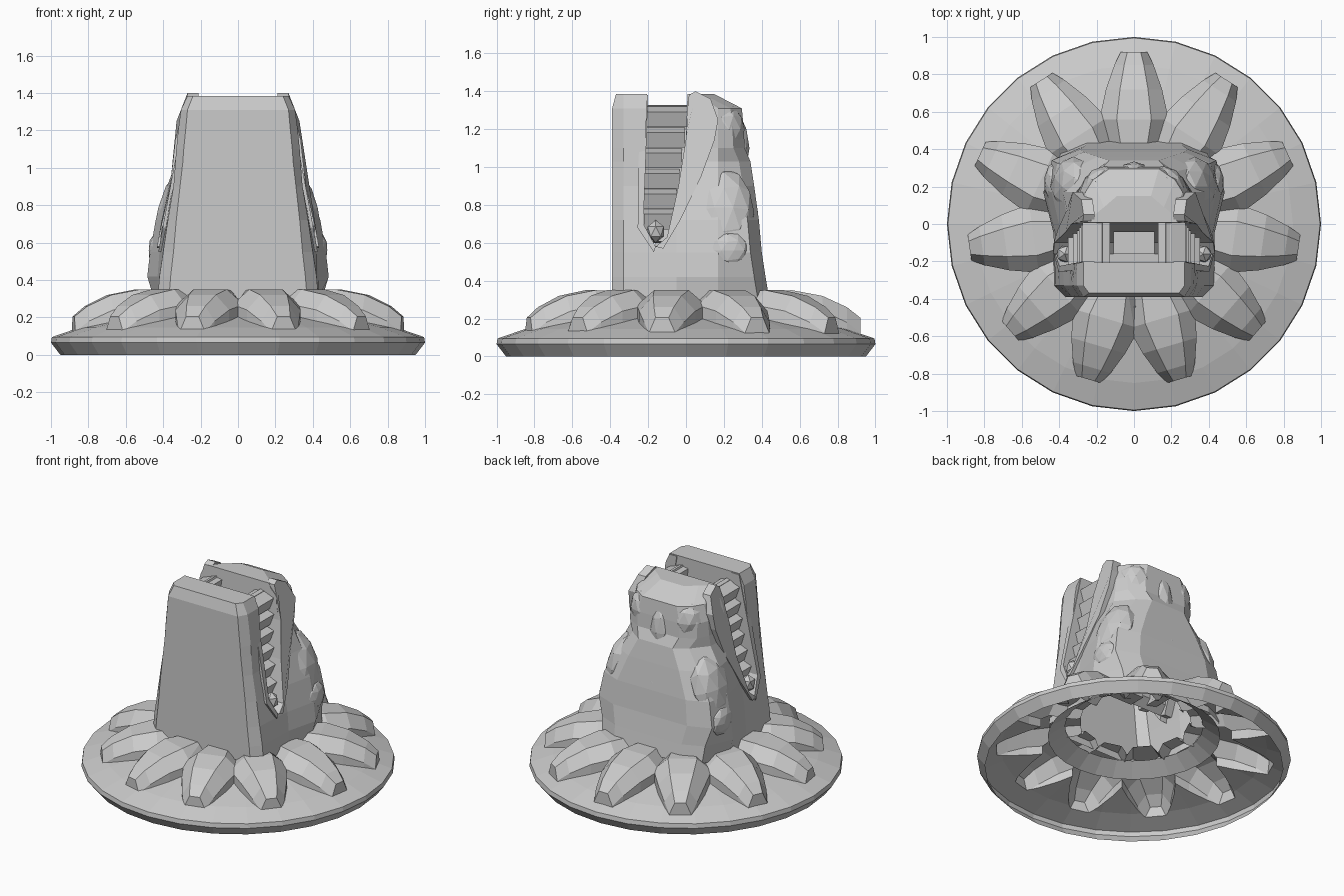
import bpy, bmesh
from math import sin, cos, pi
from mathutils import Vector

if "Cube" in bpy.data.objects:
    bpy.data.objects.remove(bpy.data.objects["Cube"])


def link(name, bm):
    bmesh.ops.recalc_face_normals(bm, faces=bm.faces)
    me = bpy.data.meshes.new(name)
    bm.to_mesh(me)
    bm.free()
    ob = bpy.data.objects.new(name, me)
    bpy.context.collection.objects.link(ob)
    return ob


def loft(name, rings, caps=True):
    bm = bmesh.new()
    rows = [[bm.verts.new(p) for p in ring] for ring in rings]
    n = len(rows[0])
    for a, b in zip(rows, rows[1:]):
        for i in range(n):
            j = (i + 1) % n
            bm.faces.new((a[i], a[j], b[j], b[i]))
    if caps:
        bm.faces.new(rows[0])
        bm.faces.new(rows[-1])
    return link(name, bm)


def boolean(ob, other, op):
    mod = ob.modifiers.new(op, 'BOOLEAN')
    mod.operation, mod.solver, mod.object = op, 'EXACT', other
    bpy.context.view_layer.objects.active = ob
    bpy.ops.object.modifier_apply(modifier=mod.name)
    bpy.data.objects.remove(other)


def open_faces(ob, test):
    bm = bmesh.new()
    bm.from_mesh(ob.data)
    bad = [f for f in bm.faces if all(test(v.co) for v in f.verts)]
    bmesh.ops.delete(bm, geom=bad, context='FACES')
    bm.to_mesh(ob.data)
    bm.free()


def lathe(name, profile, n=28, caps=True):
    return loft(name, [[(r * cos(2 * pi * i / n), r * sin(2 * pi * i / n), z)
                        for i in range(n)] for r, z in profile], caps)


# round base with a ring of eleven petals, merged into one open shell
base = lathe("petal_base", [(.95, 0), (1, .065), (.995, .095), (.85, .145),
                            (.62, .2), (.36, .30)])
PETAL = [(.355, .12, .345), (.56, .185, .35), (.72, .15, .32), (.85, .105, .26), (.92, .07, .205)]
for k in range(11):
    a = pi / 2 + 2 * pi * k / 11
    s = 0.97 + 0.03 * sin(a)
    rings = []
    for r, w, zt in PETAL:
        sec = [(-w, .05), (-w, zt - .08), (-w * .5, zt), (w * .5, zt), (w, zt - .08), (w, .05)]
        rings.append([(r * s * cos(a) - t * sin(a), r * s * sin(a) + t * cos(a), z) for t, z in sec])
    boolean(base, loft("petal", rings), 'UNION')
open_faces(base, lambda c: c.z < .002 or c.xy.length < .37)
open_faces(base, lambda c: c.xy.length < .375)

# flange inside the hollow base
lathe("inner_flange", [(.55, .225), (.44, .30)], caps=False)

# head pointing up: z, front x, front side x, mid x, cheek x, back x, back y
HEAD = [(.30, .37, .43, .43, .45, .36, .44), (.42, .36, .42, .43, .485, .37, .42),
        (.55, .345, .40, .42, .47, .41, .40), (.72, .33, .375, .39, .44, .38, .385),
        (.90, .31, .345, .345, .38, .28, .36), (1.03, .295, .335, .33, .31, .19, .34),
        (1.10, .29, .33, .32, .30, .23, .31), (1.20, .28, .32, .315, .29, .23, .305),
        (1.31, .27, .305, .305, .26, .19, .295), (1.385, .24, .27, .27, .21, .13, .15)]
rings = []
for z, xf, xs, xm, xc, xb, yb in HEAD:
    half = [(xf, -.39 + (.02 if z > 1.35 else 0)), (xs, -.33), (xm, -.05),
            (xc, min(.17, yb - .1)), (xb + .03, yb - .06), (xb * .7, yb)]
    rings.append([(x, y, z) for x, y in half] + [(-x, y, z) for x, y in reversed(half)])
head = loft("head", rings)
SLOT = [(-.2, 1.6), (-.225, .7), (-.16, .58), (-.1, .63), (-.04, .9), (.0, 1.15), (.015, 1.6)]
boolean(head, loft("mouth_cutter", [[(x, y, z) for y, z in SLOT] for x in (-1, 1)]), 'DIFFERENCE')
open_faces(head, lambda c: c.z < .301)


def body_x(z):
    for (z0, *a), (z1, *b) in zip(HEAD, HEAD[1:]):
        if z <= z1:
            return a[2] + (b[2] - a[2]) * (z - z0) / (z1 - z0)
    return HEAD[-1][3]


def box(name, centre, size, tilt=0.0):
    bm = bmesh.new()
    bmesh.ops.create_cube(bm, size=1)
    for v in bm.verts:
        v.co = Vector((v.co.x * size[0], v.co.y * size[1], v.co.z * size[2]))
    ob = link(name, bm)
    ob.location = centre
    ob.rotation_euler = (0, tilt, 0)


def bump(name, centre, size, sub=2, lean=0.0):
    bm = bmesh.new()
    bmesh.ops.create_icosphere(bm, subdivisions=sub, radius=1)
    for v in bm.verts:
        v.co = Vector((v.co.x * size[0], v.co.y * size[1], v.co.z * size[2]))
    ob = link(name, bm)
    ob.location = centre
    ob.rotation_euler = (0, lean, 0)


UPPER_LIP = [(.015, 1.38), (.05, 1.40), (.13, 1.36), (.17, 1.25), (.15, 1.14), (.08, .95),
             (-.03, .72), (-.12, .57), (-.16, .58), (-.1, .63), (-.04, .9), (0, 1.15)]
LOWER_LIP = [(-.2, 1.38), (-.225, .7), (-.16, .58), (-.17, .55), (-.255, .68), (-.245, 1.38)]
for side, tag in ((1, "right"), (-1, "left")):
    # raised lips along the mouth
    for name, outline, grow in (("upper_lip_", UPPER_LIP, .018), ("lower_lip_", LOWER_LIP, .006)):
        loft(name + tag, [[(side * (body_x(z) + (min(d, 0) if z > 1.33 else d)), y, z)
                           for y, z in outline] for d in (-.06, grow)])
    # stepped row of teeth, recessed in the mouth
    for i in range(6):
        z = 1.27 - i * .108
        y0, y1 = -.222, .01 - .015 * i
        box(f"tooth_{tag}_{i}", (side * (body_x(z) - .10), (y0 + y1) / 2, z),
            (.11, y1 - y0, .085), side * .35)
    box("gum_" + tag, (side * .21, -.095, .96), (.07, .25, .72), -side * .13)
    bump("mouth_corner_" + tag, (side * .37, -.16, .66), (.05, .05, .06), 1)
    # eye, brow and nostril swellings
    bump("eye_" + tag, (side * .425, .22, .56), (.055, .11, .10))
    bump("brow_" + tag, (side * .325, .2, .76), (.11, .16, .24), 2, -side * .25)
    bump("nostril_" + tag, (side * .155, .19, 1.2), (.12, .12, .14))

# nose ridge, forehead and tongue
box("tongue", (0, -.10, .75), (.22, .12, .36))
bump("nose_ridge", (0, .24, 1.10), (.09, .095, .2))
bump("forehead", (0, .26, .76), (.27, .12, .24))
